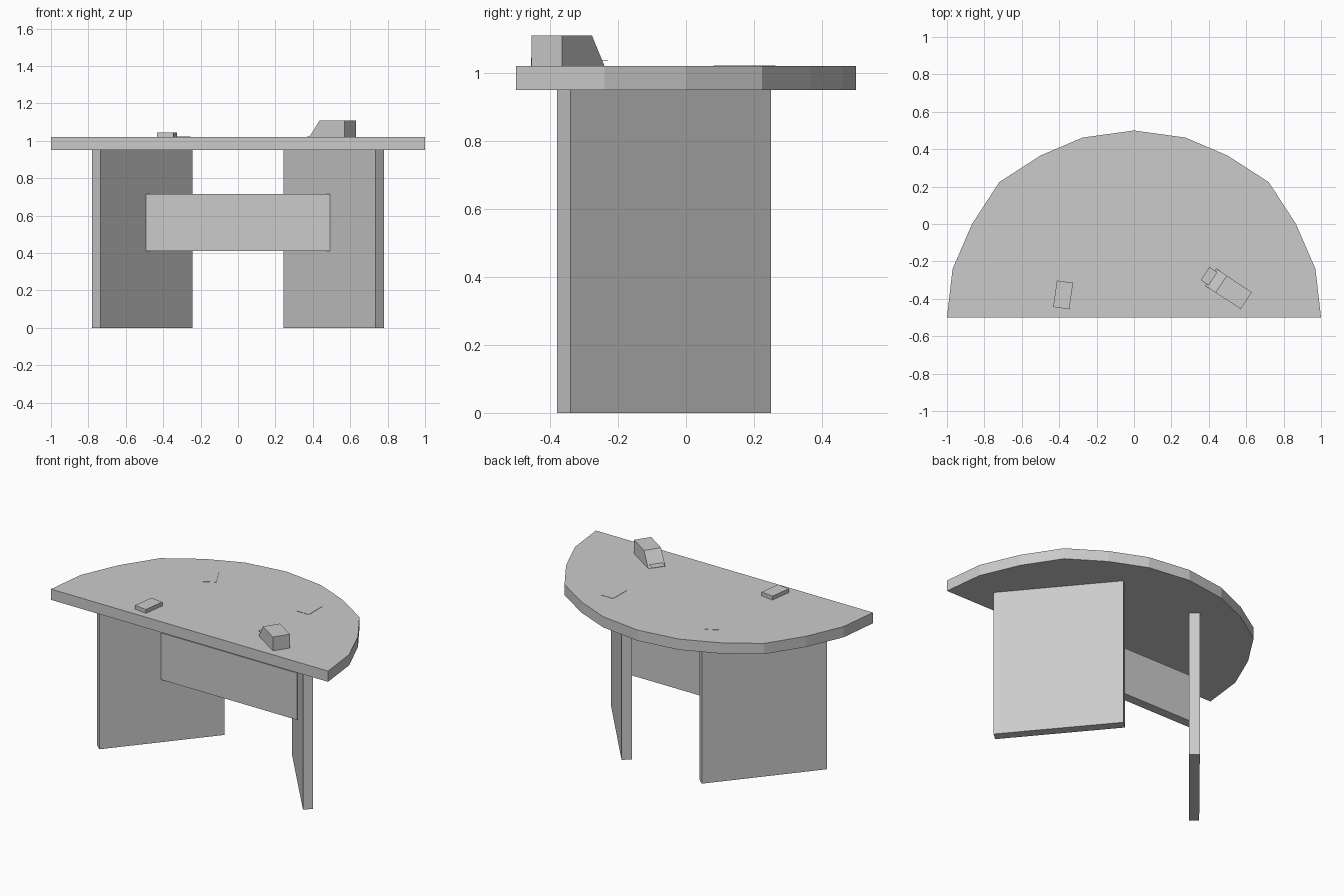
import bpy, bmesh
from math import radians
from mathutils import Matrix, Vector

if "Cube" in bpy.data.objects:
    bpy.data.objects.remove(bpy.data.objects["Cube"])

grey = bpy.data.materials.new("plain grey")
grey.use_nodes = True
tone = (0.6, 0.6, 0.6, 1)
grey.diffuse_color = tone
grey.node_tree.nodes["Principled BSDF"].inputs["Base Color"].default_value = tone

TOP = 1.02


def add_prism(name, outline, sweep, matrix=Matrix()):
    """Sweep a flat outline of 3D points along a vector."""
    bm = bmesh.new()
    face = bm.faces.new([bm.verts.new(p) for p in outline])
    swept = bmesh.ops.extrude_face_region(bm, geom=[face])["geom"]
    verts = [v for v in swept if isinstance(v, bmesh.types.BMVert)]
    bmesh.ops.translate(bm, verts=verts, vec=Vector(sweep))
    bmesh.ops.transform(bm, matrix=matrix, verts=bm.verts)
    bmesh.ops.recalc_face_normals(bm, faces=bm.faces)
    mesh = bpy.data.meshes.new(name)
    bm.to_mesh(mesh)
    bm.free()
    mesh.materials.append(grey)
    obj = bpy.data.objects.new(name, mesh)
    bpy.context.scene.collection.objects.link(obj)
    return obj


def add_block(name, size, base, turn=0):
    """Box standing on its base centre, turned about z."""
    x, y, z = size[0] / 2, size[1] / 2, size[2]
    place = Matrix.Translation(base) @ Matrix.Rotation(radians(turn), 4, "Z")
    outline = [(-x, -y, 0), (x, -y, 0), (x, y, 0), (-x, y, 0)]
    return add_prism(name, outline, (0, 0, z), place)


# Rounded desktop: half outline mirrored about the middle
half = [(1, -.5), (.97, -.24), (.866, 0), (.72, .224), (.5, .366), (.275, .462)]
rim = half + [(0, .5)] + [(-x, y) for x, y in reversed(half)]
add_prism("desktop", [(x, y, .95) for x, y in rim], (0, 0, .07))

# Slanted leg panels
leg = [(.735, -.38), (.78, -.34), (.29, .25), (.243, .21)]
for side, name in ((1, "left_leg_panel"), (-1, "right_leg_panel")):
    add_prism(name, [(side * x, y, 0) for x, y in leg], (0, 0, .95))

# Front board between the legs
add_block("front_board", (.985, .06, .305), (0, -.063, .41))

# Desk machine with a sloped face and a thin tray
place = Matrix.Translation((.6, -.41, TOP)) @ Matrix.Rotation(radians(146.5), 4, "Z")
profile = [(0, 0), (.227, 0), (.16, .09), (0, .09)]
add_prism("desk_machine", [(x, -.054, z) for x, z in profile], (0, .108, 0), place)
tray = [(.212, -.042), (.264, -.042), (.264, .042), (.212, .042)]
add_prism("machine_tray", [(x, y, .016) for x, y in tray], (0, 0, .002), place)

# Stack and loose sheets on the desktop
add_block("paper_stack", (.087, .143, .025), (-.379, -.379, TOP), -8)
add_block("left_sheet", (.086, .143, .002), (.412, .152, TOP))
add_block("right_sheet", (.086, .143, .002), (-.325, .18, TOP), 29)
